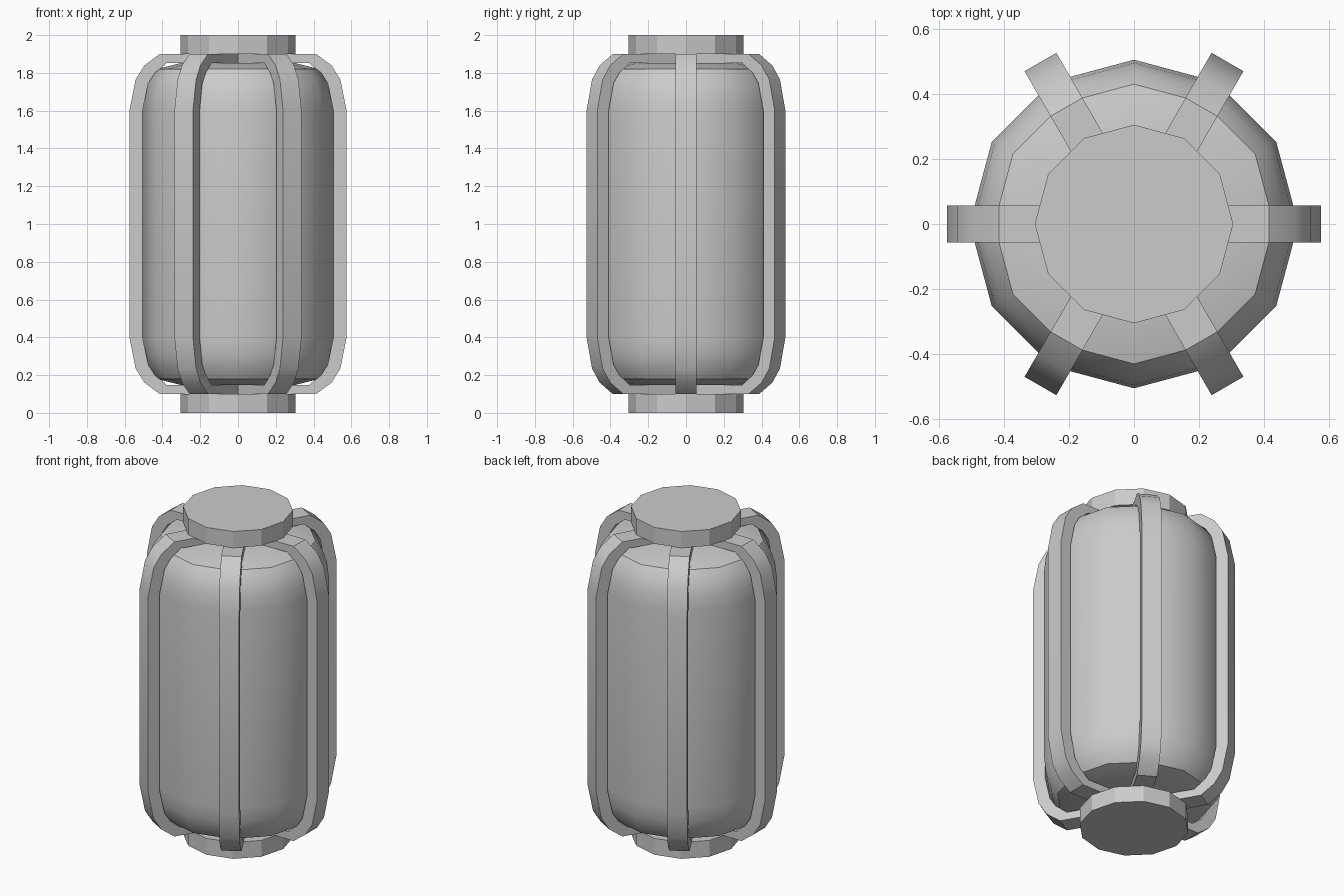
import bpy, bmesh
from math import radians, cos, sin, pi

if "Cube" in bpy.data.objects:
    bpy.data.objects.remove(bpy.data.objects["Cube"])

SIDES = 12


def finish(name, bm, smooth_angle=None):
    bmesh.ops.recalc_face_normals(bm, faces=bm.faces)
    mesh = bpy.data.meshes.new(name)
    bm.to_mesh(mesh)
    bm.free()
    obj = bpy.data.objects.new(name, mesh)
    bpy.context.collection.objects.link(obj)
    if smooth_angle:
        bpy.ops.object.select_all(action='DESELECT')
        obj.select_set(True)
        bpy.context.view_layer.objects.active = obj
        bpy.ops.object.shade_smooth_by_angle(angle=radians(smooth_angle))
    return obj


def lathe(name, profile, smooth_angle=None):
    """Stack of 12-sided rings, closed at both ends."""
    bm = bmesh.new()
    rings = [[bm.verts.new((r * cos(2 * pi * i / SIDES), r * sin(2 * pi * i / SIDES), z))
              for i in range(SIDES)] for r, z in profile]
    for low, high in zip(rings, rings[1:]):
        for i in range(SIDES):
            j = (i + 1) % SIDES
            bm.faces.new((low[i], low[j], high[j], high[i]))
    bm.faces.new(rings[0])
    bm.faces.new(rings[-1])
    return finish(name, bm, smooth_angle)


def both_ends(upper):
    """Mirror an upper half profile about z = 1, listed bottom to top."""
    return [(r, 2 - z) for r, z in reversed(upper)] + upper


# Rounded canister body
lathe("canister_body", both_ends([(0.505, 1.6), (0.495, 1.69), (0.47, 1.765),
                                  (0.43, 1.82), (0.3, 1.853)]), 32)

# End caps
lathe("bottom_cap", [(0.305, 0.0), (0.305, 0.1)])
lathe("top_cap", [(0.305, 1.9), (0.305, 2.0)])

# Six cage ribs: curved bars running from the axis around the body
outer = both_ends([(0.575, 1.6), (0.542, 1.765), (0.495, 1.84), (0.415, 1.9), (0, 1.9)])
inner = both_ends([(0.505, 1.6), (0.475, 1.745), (0.44, 1.8), (0.375, 1.853), (0, 1.853)])
HALF_WIDTH = 0.0565
for k in range(6):
    bm = bmesh.new()
    rows = [[bm.verts.new(p) for p in ((ro, -HALF_WIDTH, zo), (ro, HALF_WIDTH, zo),
                                       (ri, HALF_WIDTH, zi), (ri, -HALF_WIDTH, zi))]
            for (ro, zo), (ri, zi) in zip(outer, inner)]
    for a, b in zip(rows, rows[1:]):
        for i in range(4):
            j = (i + 1) % 4
            bm.faces.new((a[i], a[j], b[j], b[i]))
    bm.faces.new(rows[0])
    bm.faces.new(rows[-1])
    rib = finish(f"cage_rib_{k + 1}", bm, 30)
    rib.rotation_euler.z = k * pi / 3
